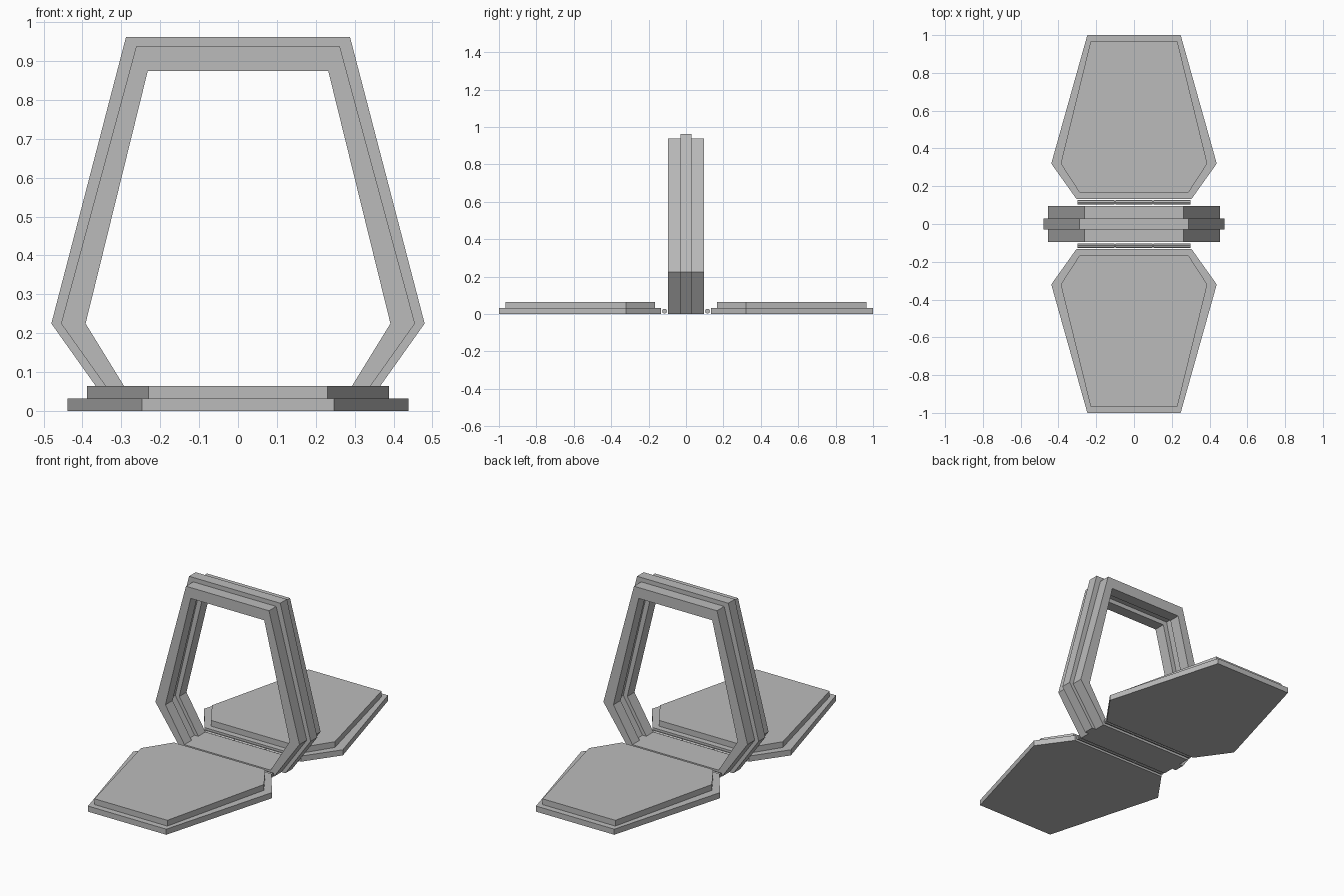
import bpy, bmesh, math
from mathutils import Matrix

if "Cube" in bpy.data.objects:
    bpy.data.objects.remove(bpy.data.objects["Cube"])

grey = bpy.data.materials.new("plain grey")
grey.use_nodes = True
colour = (0.5, 0.5, 0.5, 1)
grey.diffuse_color = colour
grey.node_tree.nodes["Principled BSDF"].inputs["Base Color"].default_value = colour


def finish(name, bm):
    bmesh.ops.recalc_face_normals(bm, faces=bm.faces)
    mesh = bpy.data.meshes.new(name)
    bm.to_mesh(mesh)
    bm.free()
    mesh.materials.append(grey)
    obj = bpy.data.objects.new(name, mesh)
    bpy.context.collection.objects.link(obj)
    return obj


def hexagon(half):
    """Mirror a right-hand profile, listed bottom to top, into a full outline."""
    return half + [(-u, v) for u, v in reversed(half)]


def frame_layer(name, outer, inner, y0, y1):
    """Closed six-sided ring in the upright plane, with thickness along y."""
    bm = bmesh.new()
    loops = [[bm.verts.new((u, y, v)) for u, v in hexagon(half)]
             for half, y in ((outer, y0), (outer, y1), (inner, y1), (inner, y0))]
    for k in range(4):
        a, b = loops[k], loops[(k + 1) % 4]
        for i in range(6):
            j = (i + 1) % 6
            bm.faces.new((a[i], a[j], b[j], b[i]))
    return finish(name, bm)


def slab(name, half, z0, z1, side):
    """Flat six-sided panel lying on the ground."""
    bm = bmesh.new()
    base = bm.faces.new([bm.verts.new((u, v * side, z0)) for u, v in hexagon(half)])
    top = bmesh.ops.extrude_face_region(bm, geom=[base])["geom"]
    verts = [g for g in top if isinstance(g, bmesh.types.BMVert)]
    bmesh.ops.translate(bm, verts=verts, vec=(0, 0, z1 - z0))
    return finish(name, bm)


def hinge_rod(name, x, y, radius, length):
    bm = bmesh.new()
    place = Matrix.Translation((x, y, 0.015)) @ Matrix.Rotation(math.pi / 2, 4, "Y")
    bmesh.ops.create_cone(bm, cap_ends=True, segments=8, radius1=radius,
                          radius2=radius, depth=length, matrix=place)
    return finish(name, bm)


# Upright frame: a wider middle ring between two narrower rings
rim_outer = [(0.295, 0), (0.455, 0.225), (0.262, 0.937)]
rim_inner = [(0.272, 0.03), (0.392, 0.225), (0.232, 0.875)]
mid_outer = [(0.32, 0), (0.48, 0.225), (0.288, 0.962)]
mid_inner = [(0.295, 0.03), (0.417, 0.225), (0.255, 0.9)]
frame_layer("frame_middle", mid_outer, mid_inner, -0.03, 0.03)
frame_layer("frame_front", rim_outer, rim_inner, -0.095, -0.03)
frame_layer("frame_back", rim_outer, rim_inner, 0.03, 0.095)

# Two opened doors, each with a raised panel, and their hinges
door = [(0.305, 0.133), (0.438, 0.32), (0.247, 1.0)]
panel = [(0.288, 0.166), (0.388, 0.32), (0.23, 0.966)]
for label, side in (("front", -1), ("back", 1)):
    slab(label + "_door", door, 0, 0.032, side)
    slab(label + "_door_panel", panel, 0.032, 0.065, side)
    hinge_rod(label + "_hinge_pin", 0, side * 0.115, 0.007, 0.6)
    for hand, x in (("right", -0.2), ("middle", 0), ("left", 0.2)):
        hinge_rod(label + "_hinge_knuckle_" + hand, x, side * 0.115, 0.013, 0.196)
